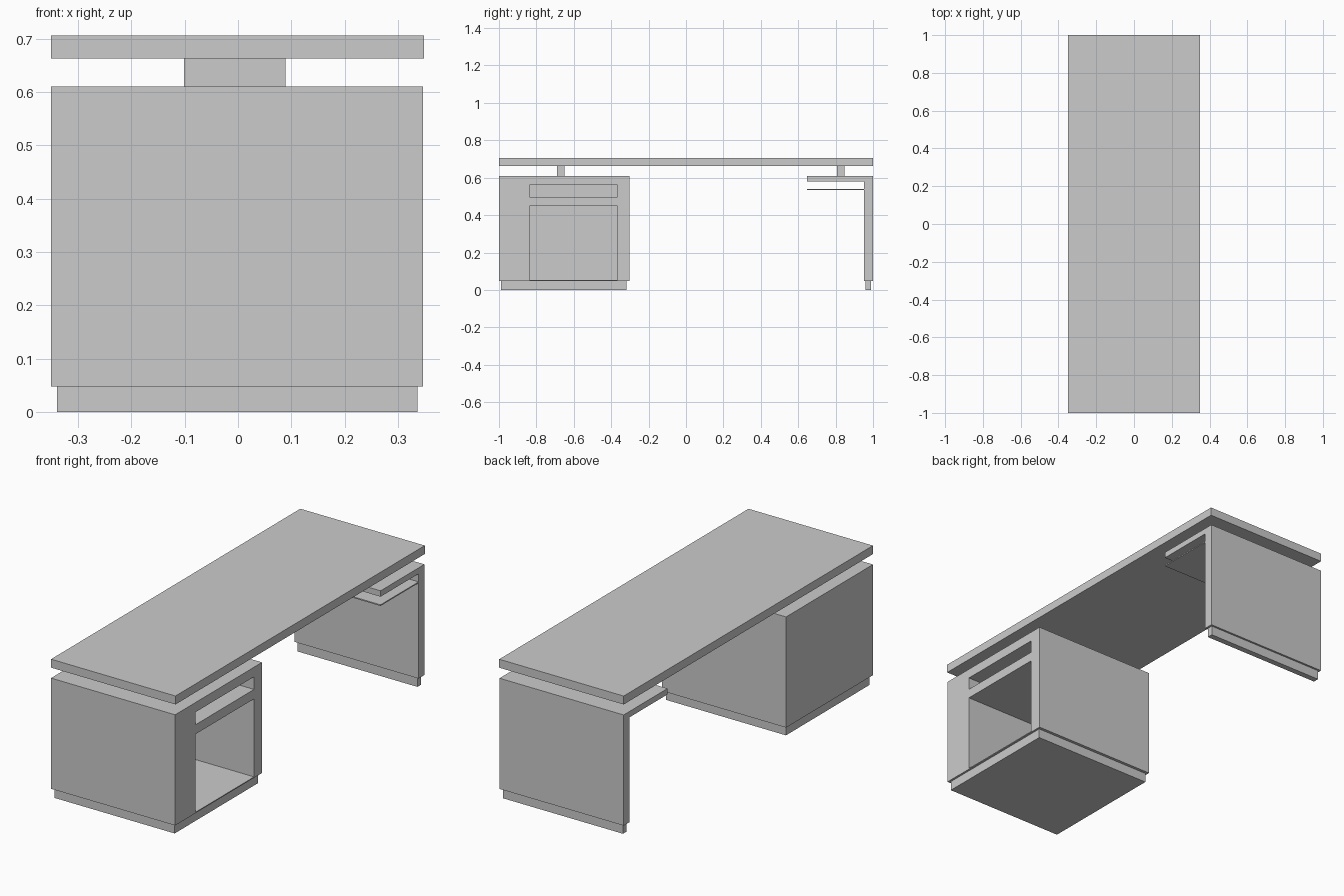
import bpy, bmesh
from mathutils import Vector

if "Cube" in bpy.data.objects:
    bpy.data.objects.remove(bpy.data.objects["Cube"])


def box(name, x, y, z):
    """Axis-aligned box from (min, max) pairs."""
    bm = bmesh.new()
    bmesh.ops.create_cube(bm, size=1)
    lo, hi = Vector((x[0], y[0], z[0])), Vector((x[1], y[1], z[1]))
    for v in bm.verts:
        v.co = Vector([(lo[i] + hi[i]) / 2 + v.co[i] * (hi[i] - lo[i]) for i in range(3)])
    me = bpy.data.meshes.new(name)
    bm.to_mesh(me)
    bm.free()
    ob = bpy.data.objects.new(name, me)
    bpy.context.collection.objects.link(ob)
    return ob


def cut(target, name, x, y, z):
    """Recess cut with a hidden box."""
    c = box(name, x, y, z)
    c.hide_render = True
    c.hide_set(True)
    m = target.modifiers.new(name, 'BOOLEAN')
    m.operation = 'DIFFERENCE'
    m.solver = 'EXACT'
    m.object = c


BODY_X = (-0.35, 0.347)
PLINTH_X = (-0.339, 0.336)

# table top and its two raised supports
box("table_top", (-0.35, 0.349), (-1, 1), (0.663, 0.706))
for name, y in (("cabinet_riser", -0.67), ("leg_riser", 0.827)):
    box(name, (-0.101, 0.089), (y - 0.02, y + 0.02), (0.61, 0.663))

# cabinet with a drawer slot and an open compartment
cabinet = box("cabinet", BODY_X, (-1, -0.303), (0.048, 0.61))
cut(cabinet, "drawer_slot_cutter", (-0.30, 0.4), (-0.838, -0.367), (0.497, 0.561))
cut(cabinet, "compartment_cutter", (-0.30, 0.4), (-0.838, -0.367), (0.053, 0.449))
box("cabinet_plinth", PLINTH_X, (-0.988, -0.318), (0, 0.048))

# panel leg on a narrow foot
box("panel_leg", BODY_X, (0.953, 1), (0.048, 0.61))
box("leg_foot", PLINTH_X, (0.96, 0.99), (0, 0.048))

# side shelf with a thin tray below it
box("side_shelf", BODY_X, (0.648, 0.953), (0.58, 0.61))
box("tray", (-0.12, 0.347), (0.648, 0.953), (0.533, 0.539))
